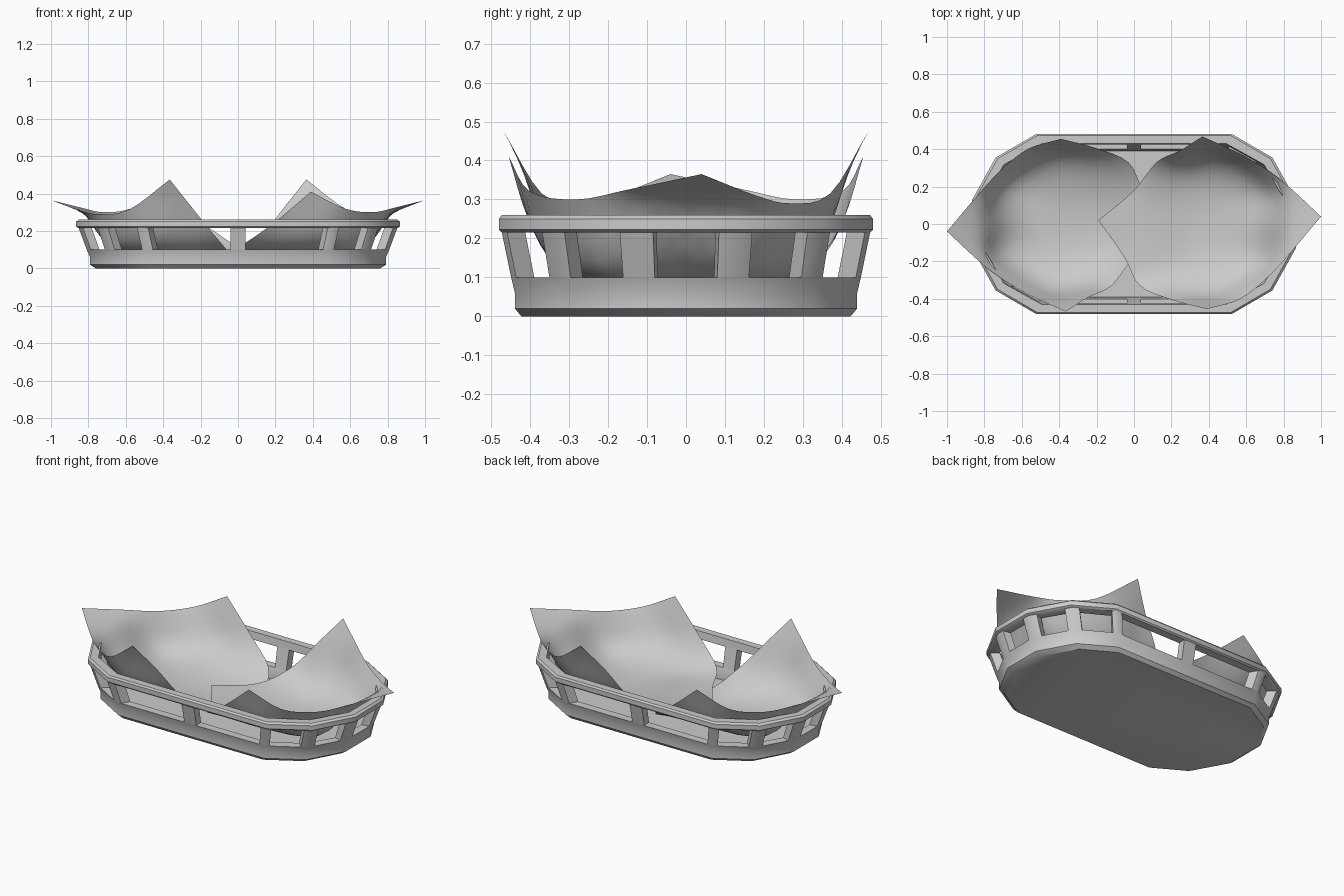
import bpy, bmesh
from mathutils import Vector

if "Cube" in bpy.data.objects:
    bpy.data.objects.remove(bpy.data.objects["Cube"])

# Rim outline: one quarter mirrored to a 12-sided loop, counter-clockwise
q = [(0.865, 0.13), (0.74, 0.355), (0.525, 0.48)]
OUT = (q + [(-x, y) for x, y in reversed(q)] + [(-x, -y) for x, y in q]
       + [(x, -y) for x, y in reversed(q)])
N = len(OUT)


def ring_pt(i, s, z, inner=False, t=0.0):
    """Point on side i of the scaled outline, t of the way along the side."""
    a, b = Vector(OUT[i % N]), Vector(OUT[(i + 1) % N])
    p = a.lerp(b, t)
    dx, dy = (0.055, 0.1) if inner else (0, 0)
    return Vector((p.x * (s - dx), p.y * (s - dy), z))


def finish(name, bm, angle=0.6):
    bmesh.ops.recalc_face_normals(bm, faces=bm.faces)
    me = bpy.data.meshes.new(name)
    bm.to_mesh(me)
    bm.free()
    ob = bpy.data.objects.new(name, me)
    bpy.context.collection.objects.link(ob)
    bpy.ops.object.select_all(action='DESELECT')
    ob.select_set(True)
    bpy.context.view_layer.objects.active = ob
    bpy.ops.object.shade_smooth_by_angle(angle=angle)
    return ob


def loft(name, profile, closed):
    """Sweep (scale, z, inner) profile round the outline."""
    bm = bmesh.new()
    rows = [[bm.verts.new(ring_pt(i, *p)) for i in range(N)] for p in profile]
    pairs = list(zip(rows, rows[1:]))
    if closed:
        pairs.append((rows[-1], rows[0]))
    else:
        bm.faces.new(rows[0])
        bm.faces.new(rows[-1])
    for a, b in pairs:
        for i in range(N):
            j = (i + 1) % N
            bm.faces.new((a[i], a[j], b[j], b[i]))
    return finish(name, bm)


# Solid lower tray and top rim
loft("basket_base", [(0.88, 0, False), (0.915, 0.02, False), (0.915, 0.06, False),
                     (0.935, 0.10, False), (0.935, 0.10, True), (0.915, 0.06, True),
                     (0.915, 0.03, True)], False)
loft("basket_rim", [(0.985, 0.215, False), (1.0, 0.223, False), (1.0, 0.25, False),
                    (0.985, 0.26, False), (0.995, 0.26, True), (0.985, 0.215, True)], True)

# Posts left between the window openings
bm = bmesh.new()
window_posts = {"end": [(0, .17), (.83, 1)], "near_end": [(0, .19), (.83, 1)],
                "near_side": [(0, .16), (.89, 1)],
                "long": [(0, .036), (.46, .54), (.964, 1)]}
for k in ("near_end", "near_side"):
    window_posts[k + "_flip"] = [(1 - b, 1 - a) for a, b in window_posts[k]]
kinds = ["near_end", "near_side", "long", "near_side_flip", "near_end_flip", "end"] * 2
for i, kind in enumerate(kinds):
    for t0, t1 in window_posts[kind]:
        v = [[bm.verts.new(ring_pt(i, s, z, inn, t)) for inn, t in
              ((False, t0), (False, t1), (True, t1), (True, t0))]
             for s, z in ((0.935, 0.10), (0.985, 0.216))]
        for a in range(4):
            if (a == 3 and t0 == 0) or (a == 1 and t1 == 1):
                continue
            b = (a + 1) % 4
            bm.faces.new((v[0][a], v[0][b], v[1][b], v[1][a]))
bmesh.ops.remove_doubles(bm, verts=bm.verts, dist=0.0005)
finish("basket_posts", bm)

# Cloth control net: outer corner first, rows run towards the back corner
NET = [
    [(1, .04, .365), (.84, -.15, .325), (.72, -.28, .30), (.57, -.40, .32), (.39, -.455, .41)],
    [(.85, .18, .31), (.785, .01, .255), (.66, -.19, .105), (.43, -.35, .16), (.2, -.405, .25)],
    [(.74, .27, .29), (.675, .15, .115), (.45, .0, .06), (.3, -.2, .075), (.03, -.33, .13)],
    [(.58, .37, .315), (.44, .33, .16), (.3, .2, .075), (.12, .0, .085), (-.05, -.18, .095)],
    [(.365, .468, .475), (.25, .395, .33), (.12, .33, .17), (0, .18, .1), (-.19, .02, .1)],
]
STEP = 4


def spline(pts):
    """Catmull-Rom samples through a row of points."""
    p = [2 * pts[0] - pts[1]] + pts + [2 * pts[-1] - pts[-2]]
    out = []
    for k in range(1, len(p) - 2):
        a, b, c, d = p[k - 1:k + 3]
        for m in range(STEP):
            t = m / STEP
            out.append(0.5 * (2 * b + (c - a) * t + (2 * a - 5 * b + 4 * c - d) * t * t
                              + (3 * b - a - 3 * c + d) * t ** 3))
    return out + [pts[-1]]


def cloth(name, flip, tuck):
    net = [[Vector(p) for p in row] for row in NET]
    # the lower cloth tucks its inner corner under the other
    for r, c in ((3, 3), (3, 4), (4, 3), (4, 4)):
        net[r][c].z -= tuck
    rows = [spline(r) for r in net]
    grid = list(zip(*[spline(list(c)) for c in zip(*rows)]))
    bm = bmesh.new()
    vs = [[bm.verts.new((p.x * flip, p.y * flip, p.z)) for p in r] for r in grid]
    for i in range(len(vs) - 1):
        for j in range(len(vs) - 1):
            bm.faces.new((vs[i][j], vs[i + 1][j], vs[i + 1][j + 1], vs[i][j + 1]))
    return finish(name, bm, 1.0)


cloth("right_cloth", 1, 0)
cloth("left_cloth", -1, 0.045)
